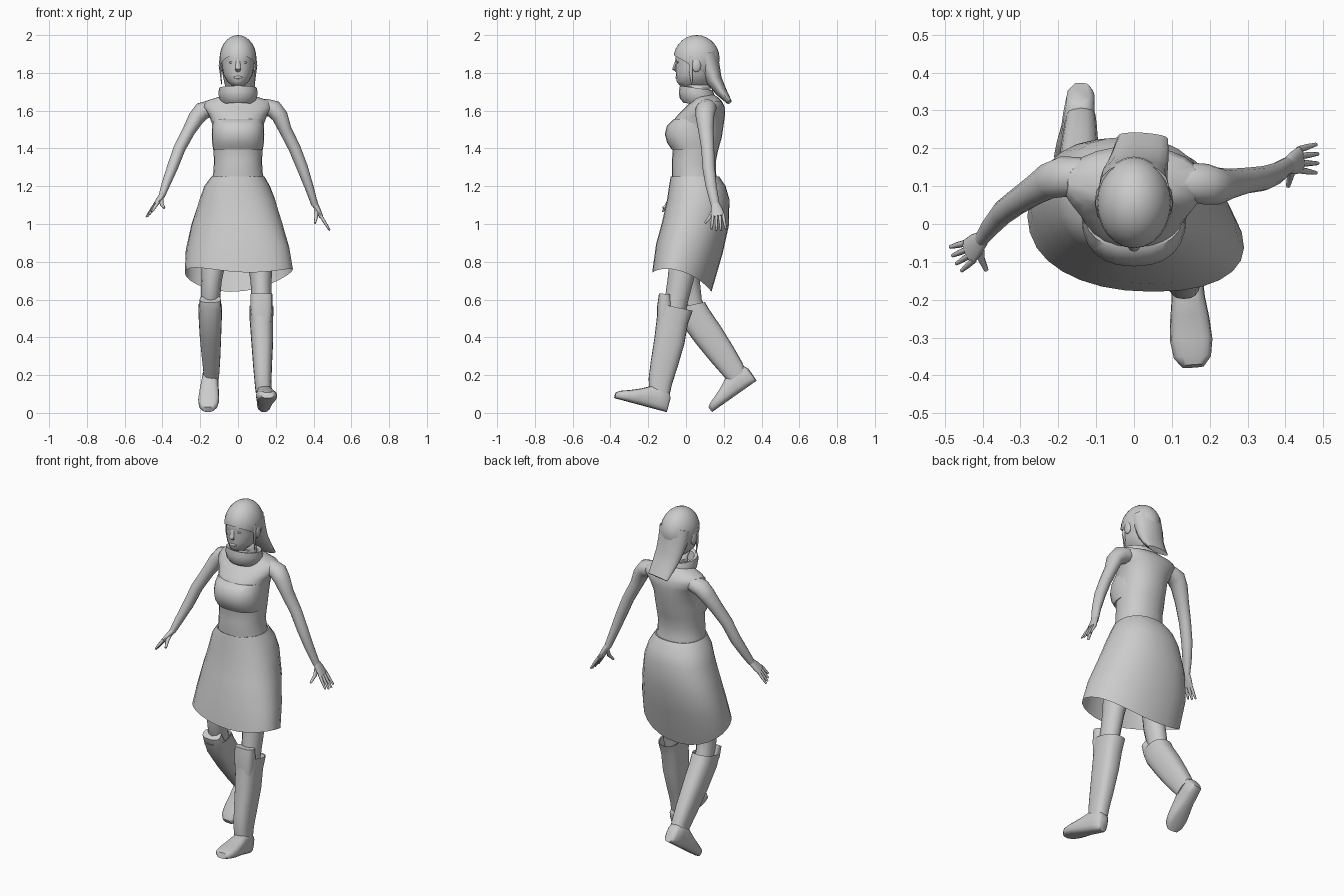
import bpy, bmesh, math
from mathutils import Vector


def skin(name, rings, cap=True, angle=50):
    """Bridge equal-sized point rings into a smooth surface."""
    bm = bmesh.new()
    vr = [[bm.verts.new(p) for p in r] for r in rings]
    n = len(vr[0])
    for a, b in zip(vr, vr[1:]):
        for i in range(n):
            j = (i + 1) % n
            bm.faces.new((a[i], a[j], b[j], b[i]))
    if cap:
        bm.faces.new(vr[0])
        bm.faces.new(vr[-1])
    bmesh.ops.recalc_face_normals(bm, faces=bm.faces[:])
    return finish(name, bm, angle)


def finish(name, bm, angle=50):
    me = bpy.data.meshes.new(name)
    bm.to_mesh(me)
    bm.free()
    ob = bpy.data.objects.new(name, me)
    bpy.context.collection.objects.link(ob)
    bpy.ops.object.select_all(action='DESELECT')
    ob.select_set(True)
    bpy.context.view_layer.objects.active = ob
    bpy.ops.object.shade_smooth_by_angle(angle=math.radians(angle))
    return ob


def oval(n, e):
    """Unit superellipse."""
    f = lambda v: math.copysign(abs(v) ** (2 / e), v)
    return [(f(math.cos(2 * math.pi * i / n)), f(math.sin(2 * math.pi * i / n))) for i in range(n)]


def loft(name, rings, n=20, e=2.0, cap=True, angle=50):
    """Rings: (cx, cy, cz, rx, ry, tilt about x in degrees)."""
    out = []
    for cx, cy, cz, rx, ry, t in rings:
        c, s = math.cos(math.radians(t)), math.sin(math.radians(t))
        out.append([(cx + rx * u, cy + ry * v * c, cz + ry * v * s) for u, v in oval(n, e)])
    return skin(name, out, cap, angle)


def body(name, rows, **kw):
    """Rows: (z, half width, front y, back y)."""
    return loft(name, [(0, (f + b) / 2, z, w, (b - f) / 2, 0) for z, w, f, b in rows], **kw)


def tube(name, pts, axis=(0, 1, 0), n=12):
    """Points: (x, y, z, radius along axis, other radius)."""
    P = [Vector(p[:3]) for p in pts]
    out = []
    for i, p in enumerate(P):
        d = (P[min(i + 1, len(P) - 1)] - P[max(i - 1, 0)]).normalized()
        u = Vector(axis)
        u = (u - d * u.dot(d)).normalized()
        v = d.cross(u)
        out.append([p + u * pts[i][3] * a + v * pts[i][4] * b for a, b in oval(n, 2)])
    return skin(name, out)


def ball(name, loc, size, cut=None):
    bm = bmesh.new()
    bmesh.ops.create_uvsphere(bm, u_segments=24, v_segments=14, radius=1)
    for v in bm.verts:
        v.co = Vector([v.co[k] * size[k] + loc[k] for k in range(3)])
    if cut:
        bmesh.ops.bisect_plane(bm, geom=bm.verts[:] + bm.edges[:] + bm.faces[:],
                               plane_co=cut[0], plane_no=cut[1], clear_inner=True)
    return finish(name, bm)


# torso, neck and shoulders
body("torso", [(1.18, .15, -.07, .18), (1.27, .131, -.075, .158), (1.33, .127, -.075, .158),
               (1.39, .13, -.07, .17), (1.46, .132, -.09, .19), (1.53, .137, -.08, .2),
               (1.58, .156, -.042, .207), (1.62, .185, .0, .205), (1.65, .175, .03, .19),
               (1.67, .11, .035, .17), (1.69, .06, .03, .14)], n=24, e=2.2)
# chest garment, showing at the front only
body("top_garment", [(1.395, .132, -.076, .15), (1.43, .137, -.1, .16), (1.475, .139, -.112, .165),
                     (1.52, .137, -.101, .165), (1.555, .135, -.067, .165)], n=24, e=2.4)
# collar
loft("collar", [(0, .07, 1.63, .08, .085, -8), (0, .062, 1.655, .097, .098, -8),
                (0, .058, 1.69, .104, .096, -8), (0, .055, 1.72, .1, .088, -8),
                (0, .055, 1.715, .08, .07, -8), (0, .06, 1.66, .065, .065, -8)], cap=False)

# head with face details
body("head", [(1.66, .055, .02, .13), (1.72, .055, .025, .13), (1.735, .035, -.035, .12),
              (1.755, .058, -.05, .13), (1.79, .077, -.053, .145), (1.83, .084, -.055, .165),
              (1.87, .087, -.056, .17), (1.91, .09, -.058, .17), (1.95, .075, -.03, .15)],
     n=24, e=2.1)
tube("nose", [(0, -.044, 1.88, .012, .008), (0, -.053, 1.85, .012, .009),
              (0, -.063, 1.82, .015, .01), (0, -.05, 1.81, .012, .006)], axis=(1, 0, 0), n=8)
ball("lips", (0, -.047, 1.776), (.023, .009, .008))
for s, side in ((-1, "left"), (1, "right")):
    ball(side + "_eye", (s * .034, -.042, 1.856), (.014, .007, .006))
    ball(side + "_ear", (s * .09, .055, 1.84), (.012, .024, .036))
    tube(side + "_hair_lock", [(s * .09, .03, 1.89, .012, .006), (s * .093, .025, 1.81, .009, .005),
                               (s * .087, .03, 1.74, .003, .002)], n=8)

# hair cap and hanging hair
ball("hair_cap", (0, .056, 1.875), (.098, .122, .125), ((0, -.07, 1.897), (0, .5, .86)))
tube("hair_tail", [(0, .1, 1.9, .092, .066), (0, .124, 1.83, .088, .056), (.008, .15, 1.76, .082, .042),
                   (.017, .187, 1.7, .075, .03), (.024, .23, 1.645, .066, .014)], axis=(1, 0, 0), n=16)

# skirt, open at the hem, which lifts at the sides; the lower part twists with the stride
skirt = loft("skirt", [(0, .045, 1.25, .133, .122, 0), (0, .047, 1.252, .14, .128, 0),
                       (-.004, .06, 1.2, .174, .15, 0), (0, .065, 1.13, .2, .165, 0),
                       (0, .05, 1.0, .237, .177, -3), (-.003, .018, .87, .266, .178, -8),
                       (-.008, -.022, .722, .28, .165, -18)], n=28, e=2.25, cap=False)
for v in skirt.data.vertices:
    if v.co.z < .8:
        v.co.z += .03 * (2 * (v.co.x / .28) ** 2 - 1)
    v.co.x -= .3 * min(1, max(0, (1.22 - v.co.z) / .35)) * (v.co.y - .02)

# arms
tube("right_arm", [(.09, .11, 1.625, .045, .04), (.15, .11, 1.617, .052, .045), (.19, .105, 1.608, .054, .048),
                   (.222, .1, 1.57, .049, .043), (.25, .105, 1.5, .041, .034), (.3, .115, 1.4, .034, .032),
                   (.34, .12, 1.3, .033, .03), (.375, .133, 1.2, .029, .024), (.407, .155, 1.1, .023, .018)])
tube("left_arm", [(-.09, .12, 1.62, .045, .04), (-.15, .125, 1.61, .052, .045), (-.19, .125, 1.598, .054, .048),
                  (-.222, .115, 1.56, .049, .043), (-.262, .09, 1.49, .041, .034), (-.31, .058, 1.4, .035, .032),
                  (-.347, .03, 1.3, .033, .029), (-.382, -.01, 1.21, .027, .023), (-.403, -.04, 1.15, .021, .017)])


def hand(side, wrist, knuckle, tip, thumb, spread):
    """Flat palm, four fingers and a thumb."""
    w, k, t, th, sp = map(Vector, (wrist, knuckle, tip, thumb, spread))
    sp.normalize()
    m = (w + k) / 2
    tube(side + "_palm", [(*w, .021, .016), (*m, .032, .015), (*k, .036, .011)], axis=sp)
    for i in range(4):
        o = i - 1.5
        a, b = k + sp * o * .018 - (t - k) * .1, t + sp * o * .025 - (t - k) * .1 * abs(o)
        tube(f"{side}_finger_{i + 1}", [(*a, .009, .009), (*((a + b) / 2), .008, .008), (*b, .005, .005)],
             axis=sp, n=8)
    tube(side + "_thumb", [(*(w * .8 + k * .2), .014, .012), (*((m + th) / 2), .011, .01), (*th, .006, .006)],
         axis=sp, n=8)


hand("right", (.405, .155, 1.11), (.44, .17, 1.04), (.488, .173, .962), (.407, .1, 1.005), (0, 1, 0))
hand("left", (-.4, -.038, 1.155), (-.438, -.075, 1.1), (-.476, -.095, 1.043), (-.39, -.122, 1.085),
     (.38, -.8, .35))

# legs
tube("right_leg", [(.09, .05, 1.08, .1, .085), (.115, -.005, .85, .08, .072), (.122, -.03, .7, .068, .056),
                   (.124, -.05, .6, .062, .052), (.13, -.08, .42, .05, .045)])
tube("left_leg", [(-.09, .06, 1.08, .1, .085), (-.125, .02, .85, .08, .07), (-.14, .005, .7, .068, .054),
                  (-.147, .025, .58, .062, .05), (-.147, .1, .44, .05, .045)])

# tall boots with recessed rims and raised knee guards
loft("right_boot", [(.128, -.06, .5, .05, .07, -14), (.125, -.055, .557, .058, .086, -12),
                    (.124, -.055, .56, .064, .093, -12), (.124, -.072, .49, .062, .084, -12),
                    (.128, -.088, .38, .058, .081, -10), (.13, -.117, .25, .05, .072, -10),
                    (.132, -.135, .17, .045, .064, -10), (.135, -.14, .11, .042, .055, -10)], n=20, e=2.6)
loft("right_knee_guard", [(.124, -.112, .63, .058, .031, -5), (.124, -.112, .56, .059, .041, -5),
                          (.125, -.118, .48, .052, .035, -8)], n=16, e=2.8)
loft("left_boot", [(-.147, .035, .53, .05, .06, 12), (-.147, .02, .567, .058, .075, 12),
                   (-.147, .02, .57, .063, .082, 12), (-.147, .045, .515, .062, .084, 24),
                   (-.146, .12, .41, .057, .08, 34), (-.143, .195, .305, .05, .071, 34),
                   (-.141, .245, .235, .044, .062, 34), (-.141, .27, .195, .041, .055, 34)], n=20, e=2.6)
loft("left_knee_guard", [(-.147, -.035, .602, .056, .031, 35), (-.147, -.012, .55, .058, .04, 35),
                         (-.147, .03, .485, .052, .035, 34)], n=16, e=2.8)


def foot(name, loc, pitch, yaw):
    """Shoe sections from heel to toe: (y, half width, height)."""
    rows = [(0, .025, .08), (-.012, .037, .105), (-.06, .042, .12), (-.11, .044, .115), (-.165, .052, .085),
            (-.22, .056, .062), (-.265, .049, .046), (-.287, .03, .032)]
    ob = loft(name, [(0, y, h / 2, w, h / 2, 90) for y, w, h in rows], n=16, e=3.0)
    ob.location = loc
    ob.rotation_euler = (math.radians(pitch), 0, math.radians(yaw))


foot("right_foot", (.137, -.103, .004), -15, 4)
foot("left_foot", (-.138, .373, .17), 35, -5)
